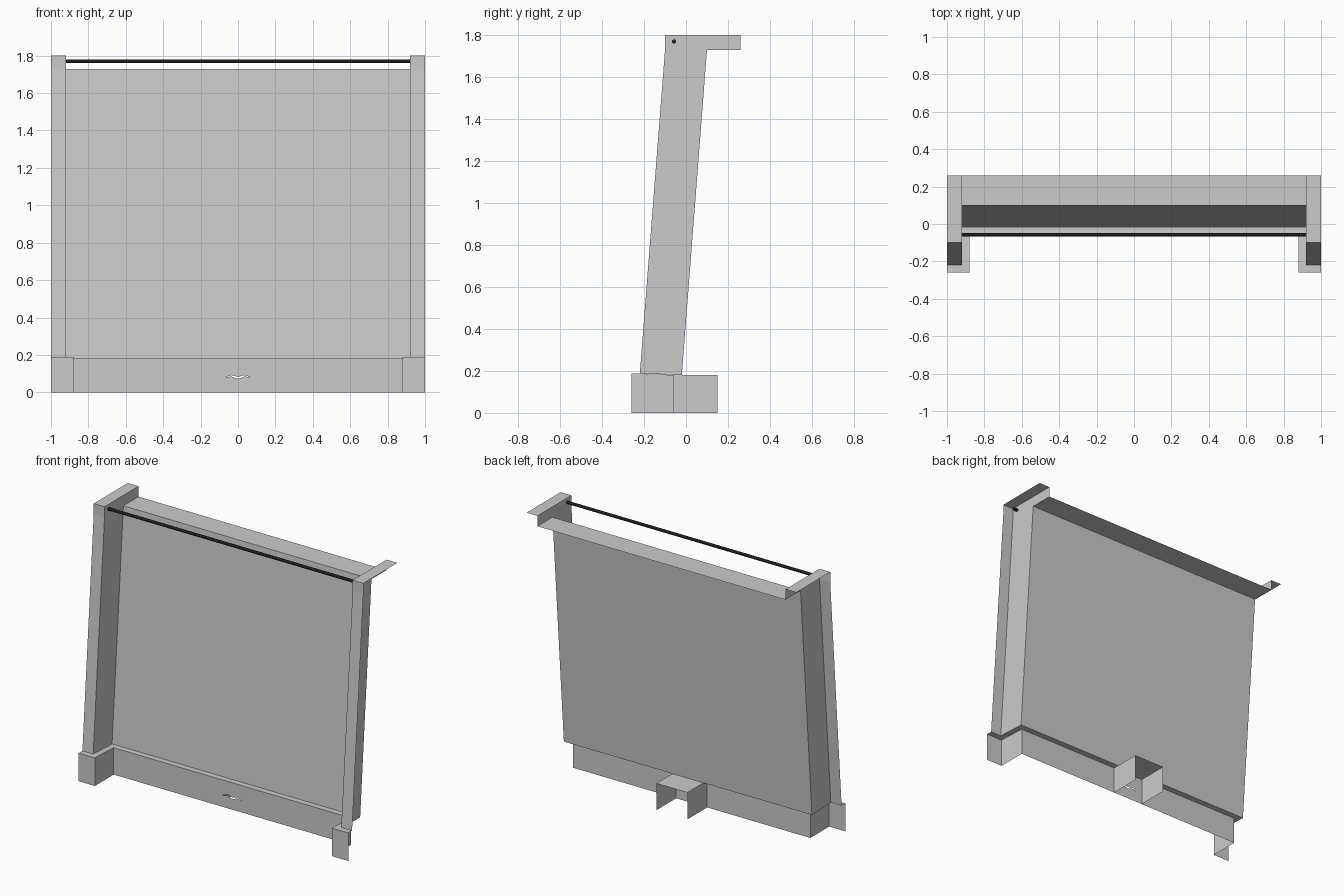
import bpy, math

if "Cube" in bpy.data.objects:
    bpy.data.objects.remove(bpy.data.objects["Cube"])

# Key depths and heights of the folded-sheet stand
FRONT, BASE_Y, BACK = -0.26, -0.06, 0.26
BASE_Z, BLOCK_Z, LEDGE_Z, TOP = 0.18, 0.188, 1.73, 1.80
INNER, BLOCK_X, OUTER = 0.92, 0.88, 1.0


def sheet(name, faces):
    """Make one object from a few flat polygons, welding shared corners."""
    verts, index, polys = [], {}, []
    for face in faces:
        poly = []
        for p in face:
            key = tuple(round(c, 5) for c in p)
            if key not in index:
                index[key] = len(verts)
                verts.append(key)
            poly.append(index[key])
        polys.append(poly)
    mesh = bpy.data.meshes.new(name)
    mesh.from_pydata(verts, [], polys)
    obj = bpy.data.objects.new(name, mesh)
    bpy.context.collection.objects.link(obj)
    return obj


def strip(x0, x1, profile):
    """Sweep a (y, z) profile along x into quads."""
    return [[(x0, *a), (x1, *a), (x1, *b), (x0, *b)]
            for a, b in zip(profile, profile[1:])]


def mirrored(obj):
    mod = obj.modifiers.new("mirror", 'MIRROR')
    mod.use_mirror_merge = False
    return obj


# Leaning back panel with the rear shelf and the narrow lower ledge
sheet("back_panel", strip(-INNER, INNER, [
    (BASE_Y, BASE_Z), (-0.02, BASE_Z), (0.10, LEDGE_Z), (BACK, LEDGE_Z)]))

# Side posts: front face, cap and inner wall, open on the outside
wall = [(-0.22, BLOCK_Z), (-0.02, BASE_Z), (0.10, LEDGE_Z), (BACK, LEDGE_Z),
        (BACK, TOP), (-0.10, TOP), (-0.10, LEDGE_Z)]
mirrored(sheet("side_post", strip(INNER, OUTER, [
    (-0.22, BLOCK_Z), (-0.10, LEDGE_Z), (-0.10, TOP), (BACK, TOP)])
    + [[(INNER, y, z) for y, z in wall]]))

# Foot blocks: front, inner side and the rim around each post
mirrored(sheet("foot_block",
    strip(BLOCK_X, OUTER, [(FRONT, 0), (FRONT, BLOCK_Z), (-0.22, BLOCK_Z)])
    + strip(BLOCK_X, INNER, [(-0.22, BLOCK_Z), (BASE_Y, BASE_Z)])
    + [[(BLOCK_X, BASE_Y, 0), (BLOCK_X, FRONT, 0), (BLOCK_X, FRONT, BLOCK_Z),
        (BLOCK_X, -0.22, BLOCK_Z), (BLOCK_X, BASE_Y, BASE_Z)]]))

# Base board with a thin wavy slot: columns above and below the opening
N = 16
xs = [-0.075 + 0.15 * i / N for i in range(N + 1)]
mid = [0.083 + 0.005 * math.cos(4 * math.pi * (x / 0.15) + math.pi) for x in xs]
half = [0.005 * math.sin(math.pi * i / N) for i in range(N + 1)]
low = [(x, BASE_Y, m - h) for x, m, h in zip(xs, mid, half)]
high = [(x, BASE_Y, m + h) for x, m, h in zip(xs, mid, half)]
L, R = -BLOCK_X, BLOCK_X
base_faces = [
    [(L, BASE_Y, 0), (xs[0], BASE_Y, 0), low[0], (xs[0], BASE_Y, BASE_Z), (L, BASE_Y, BASE_Z)],
    [(xs[-1], BASE_Y, 0), (R, BASE_Y, 0), (R, BASE_Y, BASE_Z), (xs[-1], BASE_Y, BASE_Z), low[-1]],
]
for i in range(N):
    a, b = xs[i], xs[i + 1]
    below = [(a, BASE_Y, 0), (b, BASE_Y, 0), low[i + 1], low[i]]
    above = [high[i], high[i + 1], (b, BASE_Y, BASE_Z), (a, BASE_Y, BASE_Z)]
    base_faces += [below, above]
sheet("base_board", base_faces)

# Rear hood behind the slot: top and two sides
W, HY = 0.115, 0.15
hood = [(-W, 0), (-W, BASE_Z), (W, BASE_Z), (W, 0)]
sheet("rear_hood", [[(*[a[0], BASE_Y], a[1]), (b[0], BASE_Y, b[1]),
                     (b[0], HY, b[1]), (a[0], HY, a[1])]
                    for a, b in zip(hood, hood[1:])])

# Dark cross rod between the posts
bpy.ops.mesh.primitive_cylinder_add(vertices=16, radius=0.01, depth=1.9,
                                    location=(0, -0.057, 1.77),
                                    rotation=(0, math.pi / 2, 0))
rod = bpy.context.object
rod.name = "cross_rod"
bpy.ops.object.shade_smooth_by_angle()
dark = bpy.data.materials.new("black")
dark.diffuse_color = (0.012, 0.012, 0.012, 1)
dark.use_nodes = True
dark.node_tree.nodes["Principled BSDF"].inputs["Base Color"].default_value = dark.diffuse_color
rod.data.materials.append(dark)
